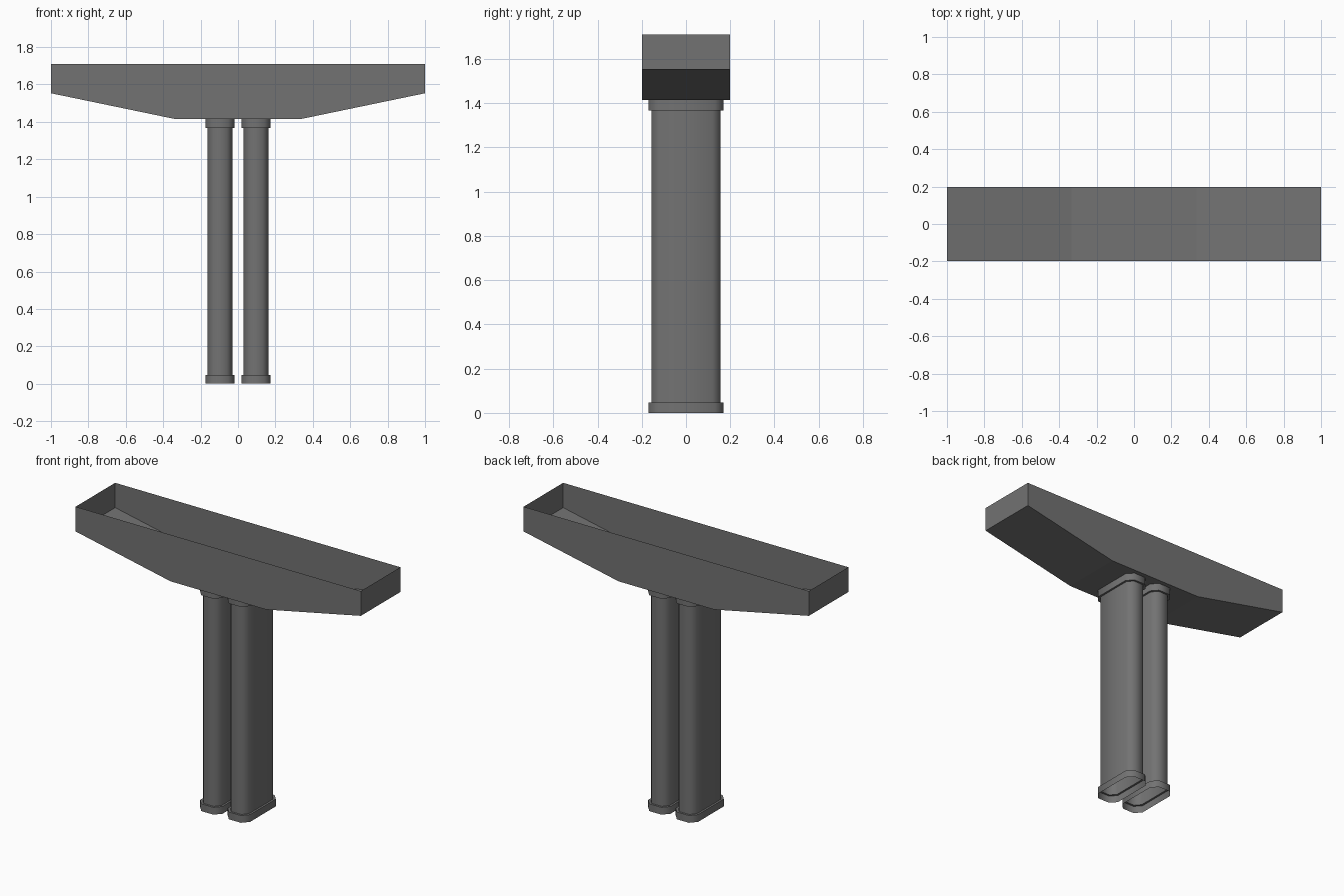
import bpy, bmesh, math

if "Cube" in bpy.data.objects:
    bpy.data.objects.remove(bpy.data.objects["Cube"])

# Dark grey concrete for every part
concrete = bpy.data.materials.new("dark_concrete")
concrete.diffuse_color = (0.17, 0.17, 0.17, 1)
concrete.use_nodes = True
concrete.node_tree.nodes["Principled BSDF"].inputs["Base Color"].default_value = concrete.diffuse_color


def make_object(name, bm, smooth=False):
    bmesh.ops.recalc_face_normals(bm, faces=bm.faces)
    mesh = bpy.data.meshes.new(name)
    bm.to_mesh(mesh)
    bm.free()
    mesh.materials.append(concrete)
    ob = bpy.data.objects.new(name, mesh)
    bpy.context.collection.objects.link(ob)
    if smooth:
        bpy.ops.object.select_all(action='DESELECT')
        ob.select_set(True)
        bpy.context.view_layer.objects.active = ob
        bpy.ops.object.shade_smooth_by_angle(angle=math.radians(65))
    return ob


# Crossbeam: thin-walled trough with tapered underside, open on top
def crossbeam():
    bm = bmesh.new()
    side = [(-1, 1.71), (-1, 1.553), (-0.335, 1.415),
            (0.335, 1.415), (1, 1.553), (1, 1.71)]
    rows = [[bm.verts.new((x, y, z)) for x, z in side] for y in (-0.198, 0.198)]
    for row in rows:
        bm.faces.new(row)
    for i in range(len(side) - 1):
        bm.faces.new((rows[0][i], rows[0][i + 1], rows[1][i + 1], rows[1][i]))
    make_object("crossbeam", bm)


# Pier column: long section with chamfered ends and a collar top and bottom
def section(grow):
    hx, hy = 0.066 + grow, 0.157 + grow
    cx, cy = 0.036 + grow * 0.5, 0.120 + grow * 0.7
    quarter = [(hx, cy), (cx, hy)]
    left = [(-x, y) for x, y in reversed(quarter)]
    upper = quarter + left
    return upper + [(-x, -y) for x, y in upper]


def column(name, x0):
    bm = bmesh.new()
    levels = [(0, 0.0125), (0.046, 0.0125), (0.046, 0),
              (1.368, 0), (1.368, 0.0125), (1.415, 0.0125)]
    rings = [[bm.verts.new((x0 + x, y, z)) for x, y in section(g)]
             for z, g in levels]
    for a, b in zip(rings, rings[1:]):
        n = len(a)
        for i in range(n):
            j = (i + 1) % n
            bm.faces.new((a[i], a[j], b[j], b[i]))
    make_object(name, bm, smooth=True)


crossbeam()
column("left_column", -0.0965)
column("right_column", 0.0965)
